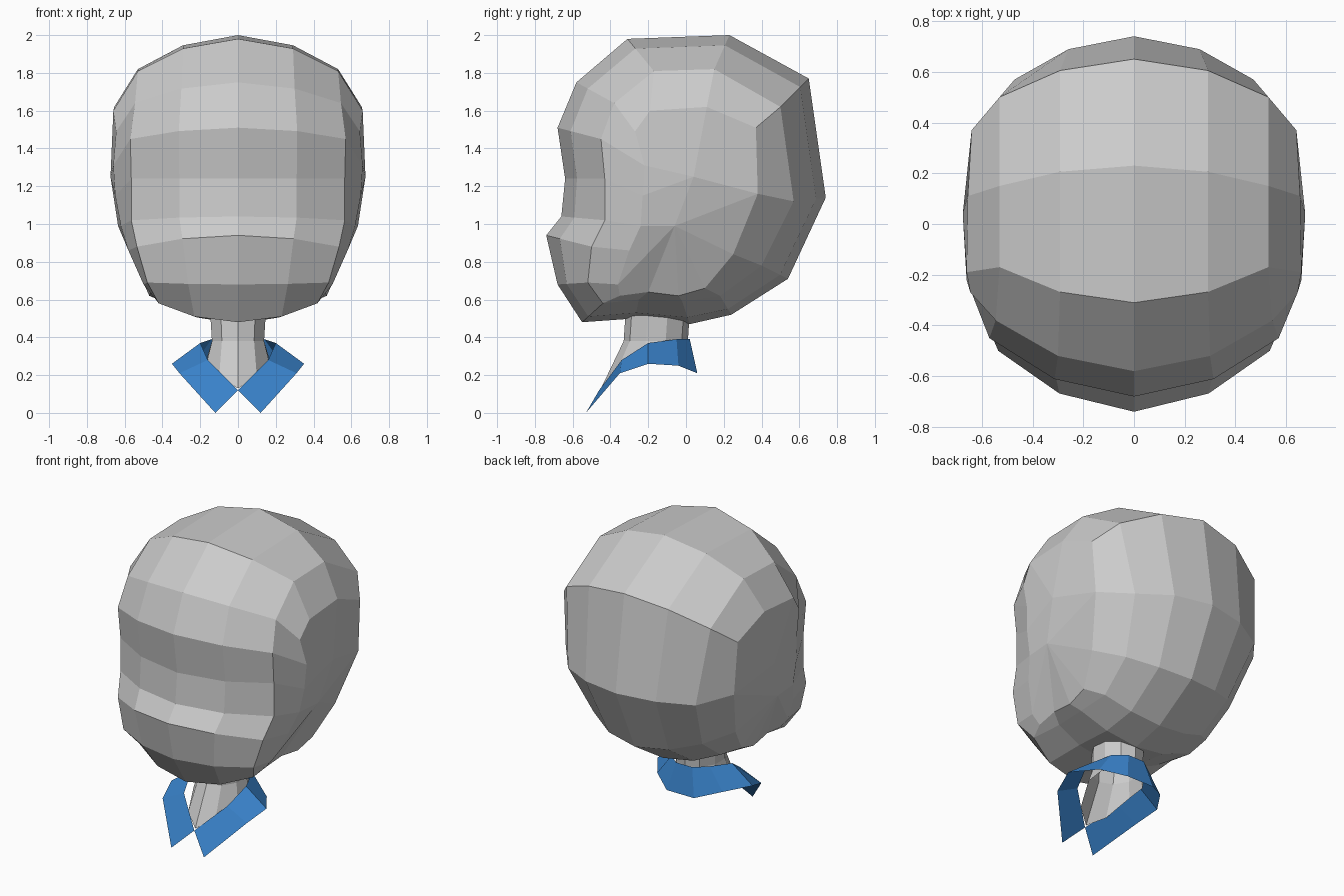
import bpy, bmesh
from math import sin, cos, tau
from mathutils import Vector

if "Cube" in bpy.data.objects:
    bpy.data.objects.remove(bpy.data.objects["Cube"])


def flip(loop):
    return [(-x, y, z) for x, y, z in loop]


def loft(name, loops, closed, centres=(), fans=()):
    """Bridge matching loops with quads; fans cap both end loops around centre points."""
    bm = bmesh.new()
    rows = [[bm.verts.new(p) for p in loop] for loop in loops]
    n = len(rows[0])
    for a, b in zip(rows, rows[1:]):
        for i in range(n if closed else n - 1):
            j = (i + 1) % n
            bm.faces.new((a[i], a[j], b[j], b[i]))
    for row, side in ((rows[0], -1), (rows[-1], 1)):
        hubs = [bm.verts.new((side * x, y, z)) for x, y, z in centres]
        for face in fans:
            bm.faces.new([hubs["AB".index(k)] if isinstance(k, str) else row[k] for k in face])
    bmesh.ops.recalc_face_normals(bm, faces=bm.faces[:])
    me = bpy.data.meshes.new(name)
    bm.to_mesh(me)
    bm.free()
    ob = bpy.data.objects.new(name, me)
    bpy.context.collection.objects.link(ob)
    return ob


# Head: centre profile (y, z), starting under the chin, up the face and down the back
profile = [(-.55, .48), (-.68, .68), (-.74, .94), (-.66, 1.04), (-.64, 1.24),
           (-.68, 1.51), (-.58, 1.75), (-.31, 1.98), (.23, 2.0), (.65, 1.77),
           (.74, 1.14), (.54, .71), (.24, .52), (.02, .47), (-.27, .5)]
# Loop at the edge of the face and the crown
edge = [(.42, -.44, .58), (.48, -.52, .69), (.535, -.5, .88), (.565, -.43, 1.02),
        (.565, -.43, 1.24), (.57, -.45, 1.45), (.545, -.38, 1.64), (.53, -.17, 1.81),
        (.53, .15, 1.82), (.53, .5, 1.62), (.47, .57, 1.12), (.40, .40, .78),
        (.38, .18, .62), (.4, -.02, .59), (.38, -.25, .6)]
# Loop around the temple and cheek
side = [(.45, -.35, .62), (.5, -.36, .68), (.58, -.3, .86), (.62, -.24, .99),
        (.65, -.23, 1.15), (.66, -.22, 1.31), (.645, -.27, 1.49), (.66, -.19, 1.6),
        (.655, .11, 1.62), (.64, .37, 1.51), (.62, .38, 1.16), (.54, .25, .84),
        (.48, .1, .66), (.47, -.04, .62), (.46, -.2, .64)]
middle = [(0, y, z) for y, z in profile]
cheek = []
for m, e in zip(middle, edge):
    p = Vector(m).lerp(Vector(e), .3)
    cheek.append((e[0] * .55, p.y, p.z))
caps = [("A", 5, 6, 7), ("A", 7, 8), ("A", 8, 9, 10), ("A", 10, "B"),
        ("A", "B", 3, 4), ("A", 4, 5), ("B", 10, 11), ("B", 11, 12), ("B", 12, 13),
        ("B", 13, 14), ("B", 14, 0, 1), ("B", 1, 2, 3)]
loft("head", [flip(side), flip(edge), flip(cheek), middle, cheek, edge, side], True,
     [(.675, .04, 1.25), (.635, -.06, .99)], caps)

# Neck: tube that flares and dips to a point at the front of the collar
def neck_ring(rx, ry, cy, z, dip=0.0, push=0.0):
    ring = []
    for i in range(10):
        a = tau * i / 10
        front = max(0, cos(a)) ** 2
        ring.append((rx * sin(a), cy - ry * cos(a) - push * front, z - dip * front))
    return ring

loft("neck", [neck_ring(.155, .17, -.15, .53), neck_ring(.145, .17, -.16, .38),
              neck_ring(.17, .18, -.17, .3, .17, .1)], True)

# Collar: folded band, open in a V at the front
inner = [(0, -.46, .12), (.16, -.34, .28), (.2, -.2, .37), (.14, -.05, .39), (.06, .02, .39)]
outer = [(.12, -.53, 0), (.31, -.35, .21), (.35, -.2, .26), (.24, -.04, .25), (.1, .06, .21)]
collar = loft("collar", [inner + flip(inner)[::-1], outer + flip(outer)[::-1]], False)
blue = bpy.data.materials.new("blue_cloth")
blue.diffuse_color = (.04, .22, .58, 1)
blue.use_nodes = True
blue.node_tree.nodes["Principled BSDF"].inputs["Base Color"].default_value = blue.diffuse_color
collar.data.materials.append(blue)
